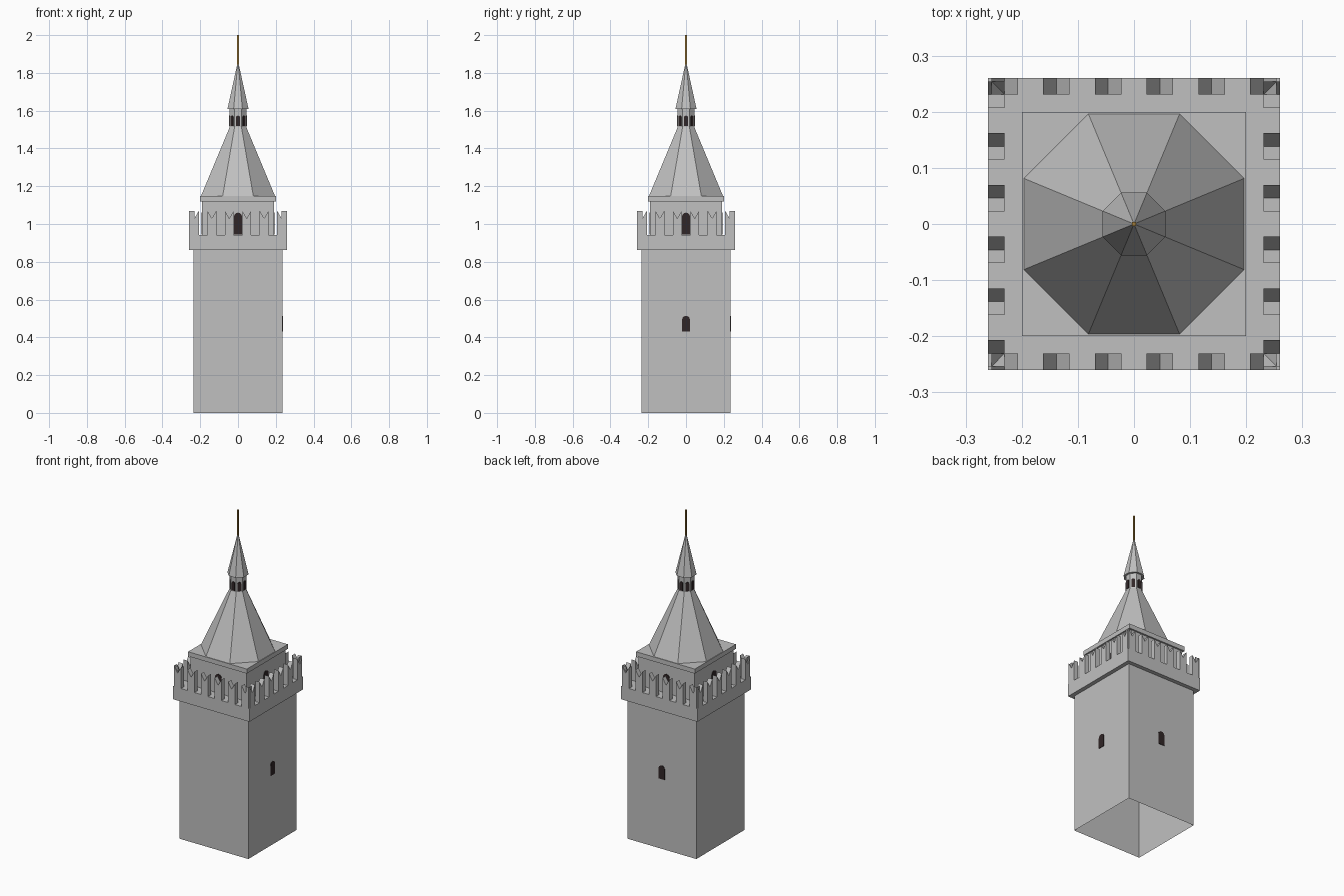
import bpy, bmesh, math
from mathutils import Matrix

if "Cube" in bpy.data.objects:
    bpy.data.objects.remove(bpy.data.objects["Cube"])


def material(name, rgb):
    mat = bpy.data.materials.new(name)
    mat.use_nodes = True
    mat.diffuse_color = (*rgb, 1)
    mat.node_tree.nodes["Principled BSDF"].inputs["Base Color"].default_value = (*rgb, 1)
    return mat


STONE = material("grey stone", (0.53, 0.53, 0.53))
DARK = material("dark opening", (0.03, 0.019, 0.02))
GOLD = material("old gold", (0.40, 0.22, 0.04))


def finish(name, bm, mat):
    bmesh.ops.recalc_face_normals(bm, faces=bm.faces)
    mesh = bpy.data.meshes.new(name)
    bm.to_mesh(mesh)
    bm.free()
    mesh.materials.append(mat)
    obj = bpy.data.objects.new(name, mesh)
    bpy.context.collection.objects.link(obj)
    return obj


def tapered(name, sides, low, high, z0, z1, mat=STONE, caps=True):
    """Regular prism or frustum; low and high are distances to the flat sides."""
    bm = bmesh.new()
    k = 1 / math.cos(math.pi / sides)
    bmesh.ops.create_cone(
        bm, cap_ends=caps, segments=sides, radius1=low * k, radius2=high * k, depth=z1 - z0,
        matrix=Matrix.Translation((0, 0, (z0 + z1) / 2)) @ Matrix.Rotation(math.pi / sides, 4, "Z"))
    # Turn so that a flat side always faces each axis
    first = min(bm.faces, key=lambda f: abs(f.normal.z))
    bm.normal_update()
    n = first.normal
    step = 2 * math.pi / sides
    off = math.atan2(n.y, n.x) % step
    bmesh.ops.rotate(bm, verts=bm.verts, matrix=Matrix.Rotation(-off, 3, "Z"))
    return finish(name, bm, mat)


def add_plate(bm, profile, inner, outer, angle):
    """Extrude a (u, z) profile outwards on the wall facing the given angle."""
    rot = Matrix.Rotation(angle, 3, "Z")
    rings = [[bm.verts.new(rot @ Matrix.Translation((d, u, z)).to_translation())
              for u, z in profile] for d in (inner, outer)]
    bm.faces.new(rings[0])
    bm.faces.new(rings[1])
    n = len(profile)
    for i in range(n):
        j = (i + 1) % n
        bm.faces.new((rings[0][i], rings[0][j], rings[1][j], rings[1][i]))


def arch(width, z0, z1):
    r = width / 2
    rise = min(r, (z1 - z0) / 3)
    curve = [(r * math.cos(math.pi * i / 6), z1 - rise + rise * math.sin(math.pi * i / 6))
             for i in range(7)]
    return [(-r, z0), (r, z0)] + curve


def openings(name, profile, wall, angles):
    bm = bmesh.new()
    for a in angles:
        add_plate(bm, profile, wall - 0.003, wall + 0.003, a)
    return finish(name, bm, DARK)


QUARTER = math.pi / 2
ROOM, LANTERN = 0.19, 0.044

# Shaft, an open shell
tapered("tower_shaft", 4, 0.235, 0.235, 0, 0.863, caps=False)

# Overhanging gallery
tapered("gallery", 4, 0.26, 0.26, 0.862, 0.942)

# Swallowtail merlons
bm = bmesh.new()
for side in range(4):
    for i in range(6):
        c, h = (i - 2.5) * 0.0922, 0.0235
        shape = [(c - h, 0.942), (c + h, 0.942), (c + h, 1.07), (c, 1.03), (c - h, 1.07)]
        add_plate(bm, shape, 0.231, 0.26, side * QUARTER)
finish("merlons", bm, STONE)

# Upper room and its eaves slab
tapered("upper_room", 4, ROOM, ROOM, 0.942, 1.122)
tapered("eaves_slab", 4, 0.2, 0.2, 1.12, 1.148)

# Octagonal roof, lantern, spire and finial
tapered("main_roof", 8, 0.196, LANTERN, 1.148, 1.513)
tapered("lantern", 8, LANTERN, LANTERN, 1.513, 1.61)
tapered("spire", 8, 0.056, 0.003, 1.608, 1.85)
tapered("finial_pole", 4, 0.004, 0.004, 1.84, 2.0, GOLD)

# Arched openings
openings("gallery_doors", arch(0.044, 0.944, 1.06), ROOM, [i * QUARTER for i in range(4)])
openings("shaft_windows", arch(0.042, 0.43, 0.514), 0.235, [0, QUARTER])
openings("lantern_windows", arch(0.021, 1.519, 1.574), LANTERN, [i * QUARTER / 2 for i in range(8)])
